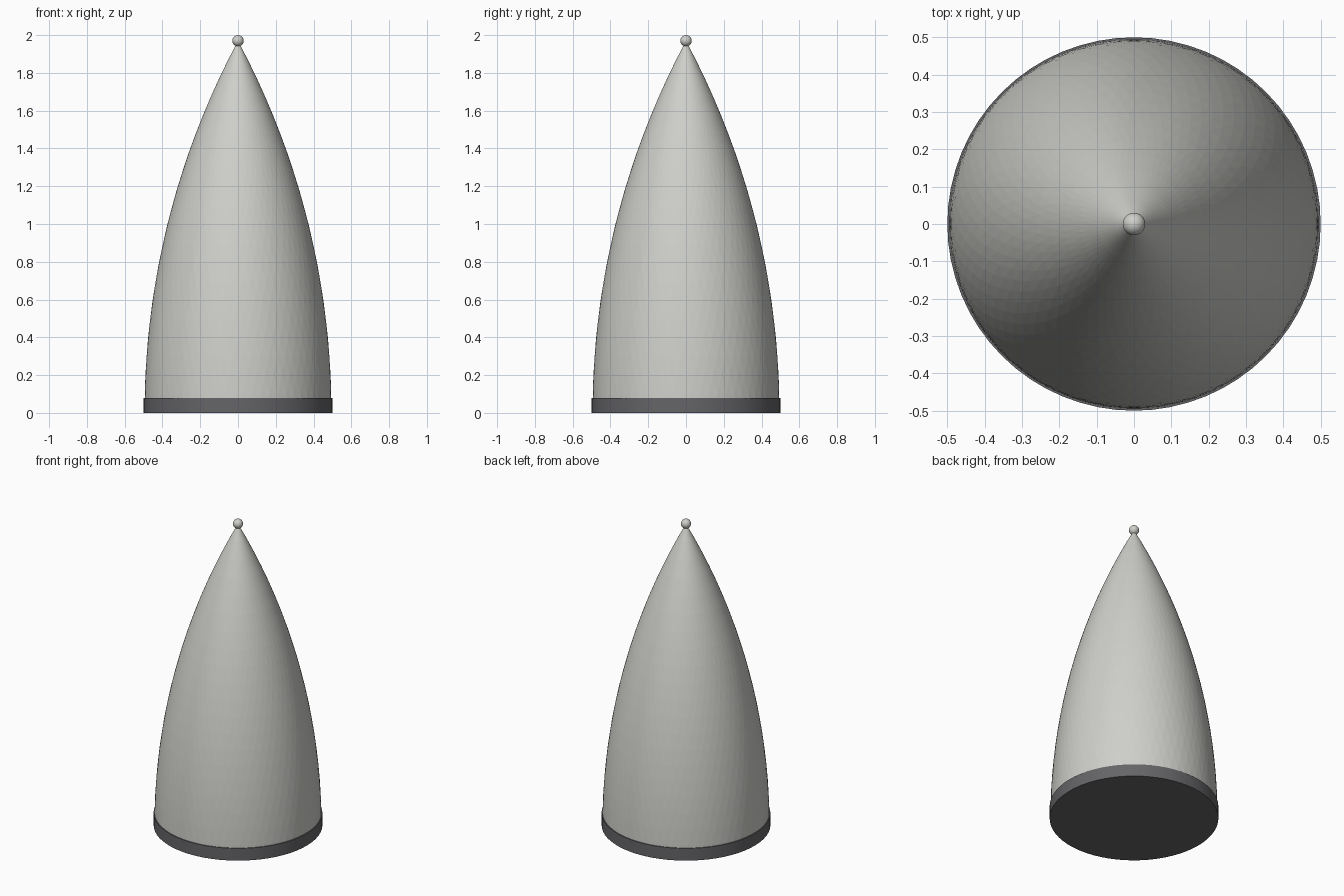
import bpy, bmesh, math

SEGMENTS = 64
ROWS = 20
HEIGHT = 1.97
RADIUS = 0.495

cube = bpy.data.objects.get("Cube")
if cube:
    bpy.data.objects.remove(cube, do_unlink=True)


def make_material(name, color):
    mat = bpy.data.materials.new(name)
    mat.use_nodes = True
    mat.diffuse_color = color
    mat.node_tree.nodes["Principled BSDF"].inputs["Base Color"].default_value = color
    return mat


def ogive_radius(z):
    # circular arc, vertical at the base and reaching zero at the tip
    rho = (RADIUS ** 2 + HEIGHT ** 2) / (2 * RADIUS)
    return math.sqrt(rho ** 2 - z ** 2) + RADIUS - rho


shell_grey = make_material("shell_grey", (0.62, 0.62, 0.59, 1))
dark_grey = make_material("dark_grey", (0.13, 0.13, 0.14, 1))

# Nose shell: faceted ogive with every second ring turned half a step
bm = bmesh.new()
rings = []
for row in range(ROWS):
    z = HEIGHT * row / ROWS
    r = ogive_radius(z)
    angles = [math.tau * (i + 0.5 * (row % 2)) / SEGMENTS for i in range(SEGMENTS)]
    rings.append([bm.verts.new((r * math.cos(a), r * math.sin(a), z)) for a in angles])
for row, (low, high) in enumerate(zip(rings, rings[1:])):
    for i in range(SEGMENTS):
        j = (i + 1) % SEGMENTS
        if row % 2 == 0:
            bm.faces.new((low[i], low[j], high[i]))
            bm.faces.new((low[j], high[j], high[i]))
        else:
            bm.faces.new((low[i], high[j], high[i]))
            bm.faces.new((low[i], low[j], high[j]))
tip = bm.verts.new((0, 0, HEIGHT))
for i in range(SEGMENTS):
    bm.faces.new((rings[-1][i], rings[-1][(i + 1) % SEGMENTS], tip))
mesh = bpy.data.meshes.new("nose_shell")
bm.to_mesh(mesh)
bm.free()
mesh.materials.append(shell_grey)
shell = bpy.data.objects.new("nose_shell", mesh)
bpy.context.collection.objects.link(shell)

# Base ring: short dark disc around the foot of the shell
bpy.ops.mesh.primitive_cylinder_add(vertices=SEGMENTS, radius=0.5, depth=0.08,
                                    location=(0, 0, 0.04))
base = bpy.context.object
base.name = "base_ring"
base.data.materials.append(dark_grey)
bpy.ops.object.shade_smooth_by_angle()

# Tip ball
bpy.ops.mesh.primitive_uv_sphere_add(segments=32, ring_count=16, radius=0.03,
                                     location=(0, 0, HEIGHT))
ball = bpy.context.object
ball.name = "tip_ball"
ball.data.materials.append(shell_grey)
bpy.ops.object.shade_smooth()
